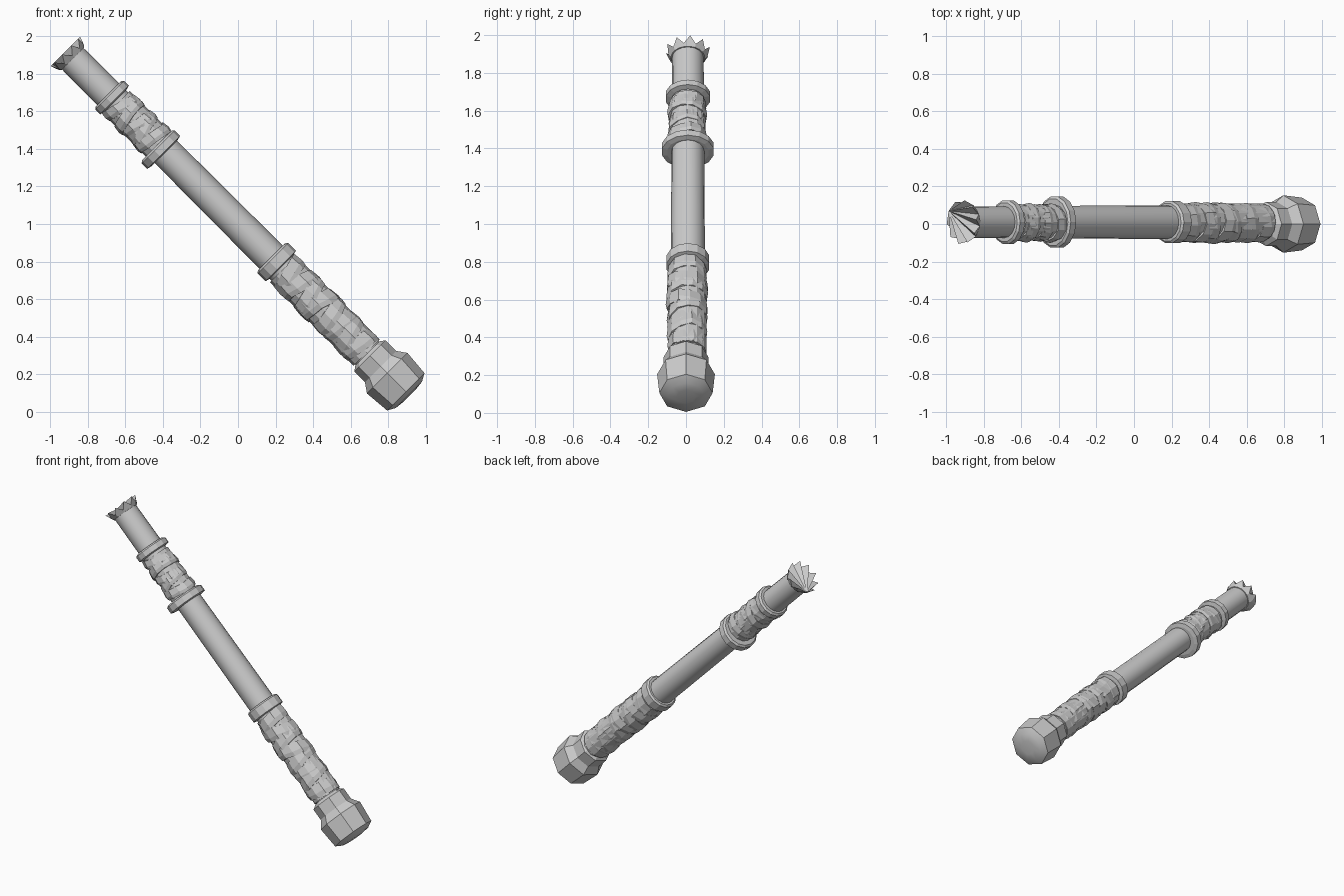
import bpy, bmesh, math, random
from mathutils import Matrix, Vector

if "Cube" in bpy.data.objects:
    bpy.data.objects.remove(bpy.data.objects["Cube"])

random.seed(4)
# local z runs along the baton, leaning 45 degrees towards -x
AXIS = Matrix.Translation((0.9125, 0, 0.0875)) @ Matrix.Rotation(math.radians(-45), 4, 'Y')


def finish(name, bm, smooth=None):
    bmesh.ops.recalc_face_normals(bm, faces=bm.faces)
    me = bpy.data.meshes.new(name)
    bm.to_mesh(me)
    bm.free()
    ob = bpy.data.objects.new(name, me)
    bpy.context.collection.objects.link(ob)
    ob.matrix_world = AXIS
    if smooth:
        bpy.ops.object.select_all(action='DESELECT')
        ob.select_set(True)
        bpy.context.view_layer.objects.active = ob
        bpy.ops.object.shade_smooth_by_angle(angle=math.radians(smooth))
    return ob


def lathe(name, profile, sides, cy=0.01, sy=1.0, cx=0.0, tilt=(0, 0), jitter=0, phase=0, smooth=None):
    """Turn (radius, height) points around the axis; tilt shears the heights."""
    bm = bmesh.new()
    rings = []
    wob = [random.uniform(-jitter, jitter) for _ in range(sides)]
    for r, t in profile:
        ring = []
        for i in range(sides):
            a = 2 * math.pi * (i + phase) / sides
            rr = r + wob[i] * 0.5
            x, y = rr * math.cos(a), rr * math.sin(a) * sy
            z = t + tilt[0] * x + tilt[1] * y + wob[i]
            ring.append(bm.verts.new((x + cx, y + cy, z)))
        rings.append(ring)
    for a, b in zip(rings, rings[1:]):
        for i in range(sides):
            j = (i + 1) % sides
            bm.faces.new((a[i], a[j], b[j], b[i]))
    bm.faces.new(rings[0][::-1])
    bm.faces.new(rings[-1])
    return finish(name, bm, smooth)


# shaft
lathe("shaft", [(0.088, 0.28), (0.087, 1.2), (0.081, 2.545)], 16, sy=1.03, smooth=40)

# faceted pommel
lathe("pommel", [(0.05, -0.004), (0.10, 0.002), (0.141, 0.025), (0.153, 0.165),
                 (0.118, 0.215), (0.118, 0.295), (0.09, 0.315)], 8, cy=0, smooth=25)

# collars: name, bottom, top, radius, stretch in y, sideways shift
for name, lo, hi, r, sy, cx in (("lower_collar", 0.965, 1.04, 0.115, 1.0, 0.002),
                                ("middle_collar", 1.835, 1.892, 0.125, 1.12, -0.01),
                                ("upper_collar", 2.218, 2.27, 0.109, 1.09, 0.002)):
    lathe(name, [(r - 0.025, lo), (r, lo + 0.006), (r, hi - 0.01), (r - 0.012, hi),
                 (0.08, hi)], 14, sy=sy, cx=cx)


# grips: overlapping strips of cloth with alternating slant
def grip(name, lo, hi, count, width, radius):
    for i in range(count):
        t = lo + (hi - lo) * i / (count - 1)
        s = 1 if i % 2 else -1
        r = radius + random.uniform(-0.004, 0.004)
        h = width / 2
        lathe(f"{name}_strip_{i + 1}",
              [(0.08, t - h), (r - 0.005, t - h), (r, t - h * 0.3), (r - 0.006, t + h), (0.08, t + h)],
              11, cy=0.006, tilt=(s * random.uniform(0.12, 0.3), random.uniform(-0.15, 0.15)),
              jitter=0.004, phase=random.random())


grip("lower_grip", 0.385, 0.9, 8, 0.085, 0.109)
grip("upper_grip", 1.94, 2.165, 5, 0.06, 0.103)
for name, lo, hi, r in (("lower_grip_core", 0.32, 0.95, 0.099), ("upper_grip_core", 1.89, 2.2, 0.094)):
    lathe(name, [(r, lo), (r, hi)], 12)

# crown of teeth; its end is a pleated fan meeting at one rim point
bm = bmesh.new()
N = 20
base, rim = [], []
for i in range(N):
    a = 2 * math.pi * i / N + math.radians(150)
    tip = i % 2 == 0
    r = 0.112 if tip else 0.098
    base.append(bm.verts.new((0.086 * math.cos(a), 0.01 + 0.09 * math.sin(a), 2.535)))
    rim.append(bm.verts.new((r * math.cos(a), 0.01 + r * 1.06 * math.sin(a),
                             2.592 if tip else 2.55)))
for i in range(N):
    j = (i + 1) % N
    bm.faces.new((base[i], base[j], rim[j], rim[i]))
for i in range(1, N - 1):
    bm.faces.new((rim[0], rim[i], rim[i + 1]))
bm.faces.new(base[::-1])
finish("toothed_crown", bm)
